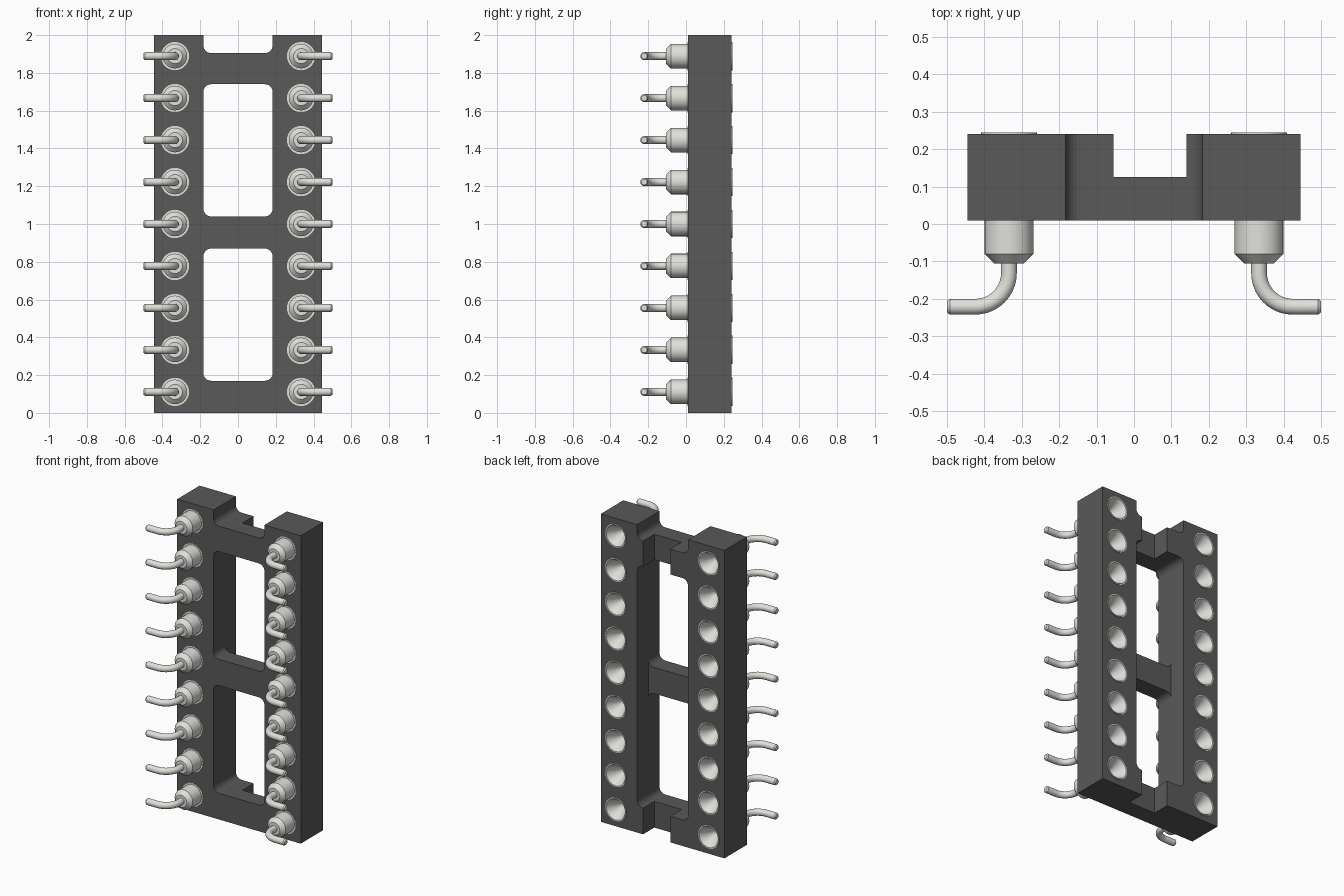
import bpy, bmesh
from math import sin, cos, pi, radians
from mathutils import Vector

if "Cube" in bpy.data.objects:
    bpy.data.objects.remove(bpy.data.objects["Cube"])

SIDES = 28
PITCH, Z0, PIN_X, COUNT = 0.2222, 0.1112, 0.334, 9


def material(name, rgb):
    m = bpy.data.materials.new(name)
    m.diffuse_color = (*rgb, 1)
    m.use_nodes = True
    m.node_tree.nodes["Principled BSDF"].inputs["Base Color"].default_value = m.diffuse_color
    return m


def make_object(name, bm, mat=None):
    bmesh.ops.recalc_face_normals(bm, faces=bm.faces)
    me = bpy.data.meshes.new(name)
    bm.to_mesh(me)
    bm.free()
    ob = bpy.data.objects.new(name, me)
    bpy.context.collection.objects.link(ob)
    if mat:
        me.materials.append(mat)
    return ob


def prism(bm, outline, y0, y1):
    """Extrude an x-z outline along y."""
    a = [bm.verts.new((x, y0, z)) for x, z in outline]
    b = [bm.verts.new((x, y1, z)) for x, z in outline]
    bm.faces.new(a)
    bm.faces.new(b[::-1])
    for i in range(len(a)):
        j = (i + 1) % len(a)
        bm.faces.new((a[i], b[i], b[j], a[j]))


def rect(x0, x1, z0, z1):
    return [(x0, z0), (x1, z0), (x1, z1), (x0, z1)]


def round_rect(x0, x1, z0, z1, r, n=6):
    pts = []
    corners = [(x1 - r, z1 - r), (x0 + r, z1 - r), (x0 + r, z0 + r), (x1 - r, z0 + r)]
    for q, (cx, cz) in enumerate(corners):
        for i in range(n + 1):
            a = pi / 2 * (q + i / n)
            pts.append((cx + r * cos(a), cz + r * sin(a)))
    return pts


def circle(cx, cz, r):
    return [(cx + r * cos(2 * pi * i / SIDES), cz + r * sin(2 * pi * i / SIDES))
            for i in range(SIDES)]


def cut(target, name, prisms):
    """Subtract a set of prisms from the target."""
    bm = bmesh.new()
    for outline, y0, y1 in prisms:
        prism(bm, outline, y0, y1)
    cutter = make_object(name, bm)
    cutter.hide_render = True
    mod = target.modifiers.new(name, 'BOOLEAN')
    mod.operation, mod.solver, mod.object = 'DIFFERENCE', 'EXACT', cutter
    bpy.context.view_layer.objects.active = target
    bpy.ops.object.modifier_apply(modifier=name)
    bpy.data.objects.remove(cutter)


# Plastic carrier frame
bm = bmesh.new()
prism(bm, rect(-0.444, 0.444, 0, 2), 0.01, 0.24)
frame = make_object("socket_frame", bm, material("dark_plastic", (0.1, 0.1, 0.1)))

# Two windows and the open end notch
cut(frame, "windows", [(round_rect(-0.183, 0.183, a, b, 0.04), -0.2, 0.5)
                       for a, b in ((0.17, 0.87), (1.04, 1.74), (1.905, 2.2))])
# Lowered middle bar and offset slots in the end bars
cut(frame, "bar_recesses", [(rect(-0.183, 0.183, 0.8, 1.1), 0.125, 0.5),
                            (rect(-0.055, 0.14, -0.2, 0.3), 0.125, 0.5),
                            (rect(-0.055, 0.14, 1.6, 2.2), 0.125, 0.5)])
# Pin holes
cut(frame, "pin_holes", [(circle(s * PIN_X, Z0 + i * PITCH, 0.075), -0.2, 0.5)
                         for i in range(COUNT) for s in (-1, 1)])

# Pin: funnel socket, barrel and bent lead as one sweep of rings (x, y, angle, radius)
rings = [(0, y, 0, r) for y, r in (
    (0.04, 0.024), (0.165, 0.024), (0.245, 0.068), (0.245, 0.075), (0.009, 0.075),
    (0.009, 0.065), (-0.08, 0.065), (-0.105, 0.04), (-0.105, 0.021))]
BEND = 0.09
for i in range(11):
    a = pi / 2 * i / 10
    rings.append((BEND * (1 - cos(a)), -0.131 - BEND * sin(a), a, 0.021))
end = 0.5 - PIN_X
rings += [(end - 0.008, -0.221, pi / 2, 0.021), (end, -0.221, pi / 2, 0.015)]

bm = bmesh.new()
loops = []
for x, y, a, r in rings:
    c = Vector((PIN_X + x, y, Z0))
    u, v = Vector((cos(a), sin(a), 0)), Vector((0, 0, 1))
    loops.append([bm.verts.new(c + r * (cos(t) * u + sin(t) * v))
                  for t in (2 * pi * k / SIDES for k in range(SIDES))])
for p, q in zip(loops, loops[1:]):
    for k in range(SIDES):
        j = (k + 1) % SIDES
        bm.faces.new((p[k], p[j], q[j], q[k]))
bm.faces.new(loops[0])
bm.faces.new(loops[-1])
pins = make_object("pins", bm, material("pin_metal", (0.75, 0.75, 0.71)))

bpy.ops.object.select_all(action='DESELECT')
pins.select_set(True)
bpy.context.view_layer.objects.active = pins
bpy.ops.object.shade_smooth_by_angle(angle=radians(30))

# Repeat the pin up the row and mirror to the other side
arr = pins.modifiers.new("row", 'ARRAY')
arr.count = COUNT
arr.use_relative_offset = False
arr.use_constant_offset = True
arr.constant_offset_displace = (0, 0, PITCH)
mir = pins.modifiers.new("both_sides", 'MIRROR')
mir.use_axis = (True, False, False)
